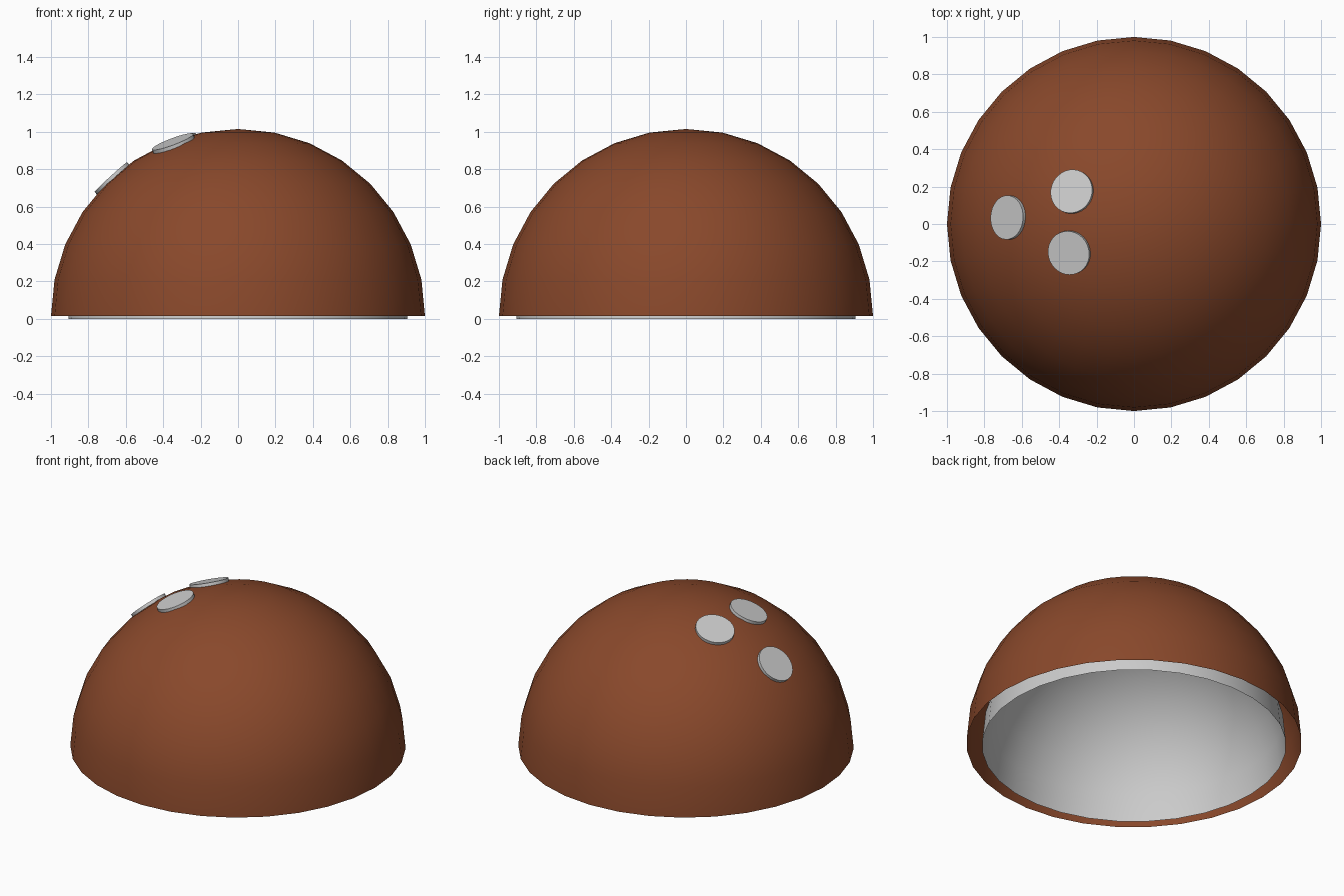
import bpy, bmesh
from math import radians
from mathutils import Vector

if "Cube" in bpy.data.objects:
    bpy.data.objects.remove(bpy.data.objects["Cube"])

brown = bpy.data.materials.new("brown_husk")
brown.diffuse_color = (0.25, 0.065, 0.024, 1)
brown.use_nodes = True
brown.node_tree.nodes["Principled BSDF"].inputs["Base Color"].default_value = brown.diffuse_color


def half_shell(name, radius, base_z):
    """Open hemisphere: upper half of a 32 x 16 UV sphere."""
    bm = bmesh.new()
    bmesh.ops.create_uvsphere(bm, u_segments=32, v_segments=16, radius=radius)
    below = [v for v in bm.verts if v.co.z < -0.001]
    bmesh.ops.delete(bm, geom=below, context='VERTS')
    mesh = bpy.data.meshes.new(name)
    bm.to_mesh(mesh)
    bm.free()
    mesh.shade_smooth()
    obj = bpy.data.objects.new(name, mesh)
    obj.location.z = base_z
    bpy.context.collection.objects.link(obj)
    return obj


# Brown outer husk, and pale inner lining peeking out just below it
husk = half_shell("outer_husk", 1.0, 0.015)
husk.data.materials.append(brown)
half_shell("inner_lining", 0.907, 0.0)

# Three flat round spots lying tangent to the husk
top_distance, thickness = 1.008, 0.02
for i, (x, y) in enumerate([(-0.335, 0.175), (-0.35, -0.155), (-0.68, 0.035)], 1):
    normal = Vector((x, y, (top_distance ** 2 - x * x - y * y) ** 0.5)).normalized()
    centre = normal * (top_distance - thickness / 2) + Vector((0, 0, 0.015))
    bpy.ops.mesh.primitive_cylinder_add(
        vertices=32, radius=0.118, depth=thickness, location=centre,
        rotation=normal.to_track_quat('Z', 'Y').to_euler())
    bpy.context.object.name = f"spot_{i}"
    bpy.ops.object.shade_smooth_by_angle(angle=radians(30))
